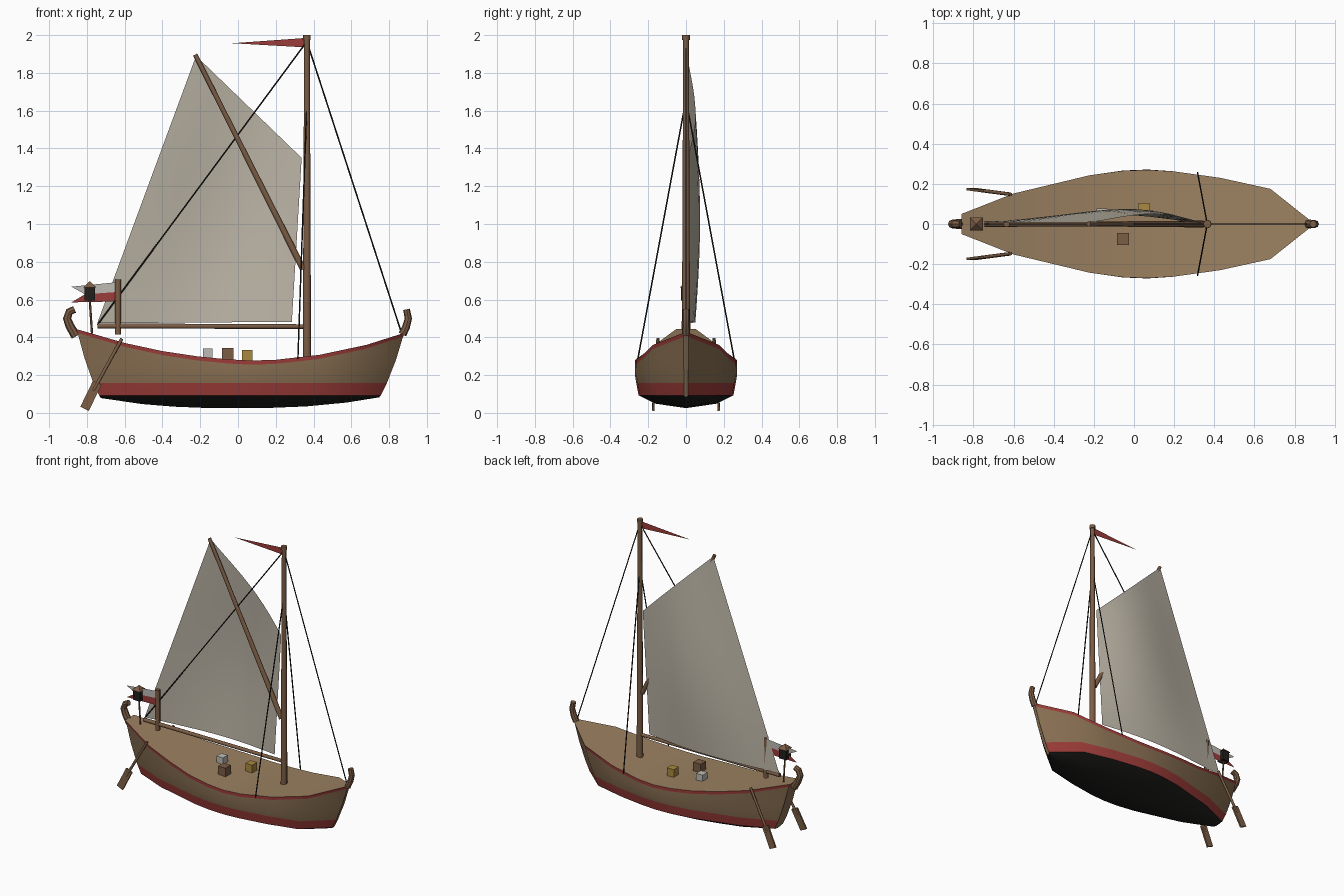
import bpy, bmesh, math
from mathutils import Vector, Matrix

if "Cube" in bpy.data.objects:
    bpy.data.objects.remove(bpy.data.objects["Cube"])


def mat(name, r, g, b):
    m = bpy.data.materials.new(name)
    m.diffuse_color = (r, g, b, 1)
    m.use_nodes = True
    m.node_tree.nodes["Principled BSDF"].inputs["Base Color"].default_value = m.diffuse_color
    return m


WOOD = mat("wood", 0.20, 0.11, 0.06)
HULL = mat("hull_planks", 0.25, 0.16, 0.085)
DECK = mat("deck_planks", 0.33, 0.22, 0.12)
RED = mat("red_paint", 0.33, 0.045, 0.04)
BLACK = mat("black_tar", 0.015, 0.014, 0.013)
CANVAS = mat("canvas", 0.50, 0.46, 0.38)
PALE = mat("pale", 0.52, 0.50, 0.46)
GOLD = mat("gold", 0.40, 0.25, 0.05)


def finish(name, bm, mats, smooth=None):
    me = bpy.data.meshes.new(name)
    bm.to_mesh(me)
    bm.free()
    for m in mats:
        me.materials.append(m)
    ob = bpy.data.objects.new(name, me)
    bpy.context.collection.objects.link(ob)
    if smooth:
        me.shade_smooth()
        me.set_sharp_from_angle(angle=math.radians(smooth))
    return ob


def spar(name, a, b, r1, r2, m, sides=8, smooth=50):
    """Tapered round bar from a to b."""
    a, b = Vector(a), Vector(b)
    d = b - a
    bm = bmesh.new()
    M = Matrix.Translation((a + b) / 2) @ d.to_track_quat('Z', 'Y').to_matrix().to_4x4()
    bmesh.ops.create_cone(bm, cap_ends=True, segments=sides, radius1=r1, radius2=r2,
                          depth=d.length, matrix=M)
    return finish(name, bm, [m], smooth)


def box(name, c, size, m, rot=Matrix()):
    bm = bmesh.new()
    bmesh.ops.create_cube(bm, size=1, matrix=Matrix.Translation(c) @ rot @ Matrix.Diagonal((*size, 1)))
    return finish(name, bm, [m])


def sheet(name, pts, faces, mats, ids):
    """Flat cloth in the xz plane."""
    bm = bmesh.new()
    vs = [bm.verts.new((x, 0, z)) for x, z in pts]
    for f, i in zip(faces, ids):
        bm.faces.new([vs[k] for k in f]).material_index = i
    return finish(name, bm, mats)


# Hull: stations of (x, half width, sheer height), seven levels from keel to rail
stations = [(-0.86, 0.05, 0.445), (-0.6, 0.152, 0.37), (-0.4, 0.2, 0.327), (-0.22, 0.243, 0.30),
            (-0.06, 0.265, 0.284), (0.07, 0.27, 0.277), (0.2, 0.262, 0.281), (0.43, 0.23, 0.307),
            (0.68, 0.175, 0.36), (0.885, 0.012, 0.425)]
xscale = [0.845, 0.848, 0.855, 0.89, 0.945, 0.987, 1]
wscale = [0, 0.6, 0.93, 0.975, 1.005, 1.0, 1.0]
bm = bmesh.new()
grid = []
for x, w, s in stations:
    k = 0.025 + 0.055 * abs(x / 0.87) ** 2.5
    zs = [k, k + 0.35 * (0.093 - k), 0.093, 0.157, (0.157 + s - 0.022) / 2, s - 0.022, s]
    half = [(x * f, w * g, z) for f, g, z in zip(xscale, wscale, zs)]
    ring = [(px, -py, pz) for px, py, pz in reversed(half)] + half[1:]
    grid.append([bm.verts.new(p) for p in ring])
level_mat = [2, 2, 1, 0, 0, 1]
for a, b in zip(grid, grid[1:]):
    for j in range(12):
        lv = j - 6 if j >= 6 else 5 - j
        bm.faces.new((a[j], b[j], b[j + 1], a[j + 1])).material_index = level_mat[lv]
    bm.faces.new((a[12], b[12], b[0], a[0])).material_index = 3
bm.faces.new(grid[0])
bm.faces.new(grid[-1][::-1])
bmesh.ops.recalc_face_normals(bm, faces=bm.faces)
finish("hull", bm, [HULL, RED, BLACK, DECK], 35)


# Curled stem and stern posts, swept square-ish section
def post(name, pts, r):
    bm = bmesh.new()
    rings = []
    for i, p in enumerate(pts):
        q, o = pts[min(i + 1, len(pts) - 1)], pts[max(i - 1, 0)]
        t = Vector((q[0] - o[0], 0, q[1] - o[1])).normalized()
        n = Vector((t.z, 0, -t.x))
        c = Vector((p[0], 0, p[1]))
        rr = r * (1 - 0.06 * i)
        rings.append([bm.verts.new(c + n * rr * math.cos(a) + Vector((0, rr * math.sin(a), 0)))
                      for a in [math.tau * k / 8 for k in range(8)]])
    for a, b in zip(rings, rings[1:]):
        for k in range(8):
            bm.faces.new((a[k], a[(k + 1) % 8], b[(k + 1) % 8], b[k]))
    bm.faces.new(rings[0])
    bm.faces.new(rings[-1])
    bmesh.ops.recalc_face_normals(bm, faces=bm.faces)
    finish(name, bm, [WOOD], 30)


post("bow_post", [(0.87, 0.415), (0.89, 0.455), (0.902, 0.50), (0.892, 0.548)], 0.022)
post("stern_post", [(-0.858, 0.405), (-0.89, 0.46), (-0.905, 0.50), (-0.893, 0.535), (-0.865, 0.548)], 0.025)

# Mast, boom and sprit
spar("mast", (0.365, 0, 0.28), (0.365, 0, 1.98), 0.022, 0.015, WOOD)
spar("mast_cap", (0.365, 0, 1.975), (0.365, 0, 2.0), 0.02, 0.02, WOOD)
spar("boom", (0.365, 0, 0.457), (-0.745, 0, 0.46), 0.012, 0.014, WOOD)
spar("sprit", (0.345, 0, 0.76), (-0.227, 0, 1.897), 0.017, 0.012, WOOD)

# Sail: bilinear patch bellied towards +y
bl, br, tl, tr = [Vector(p) for p in ((-0.745, 0.475), (0.285, 0.482), (-0.222, 1.89), (0.337, 1.35))]
N = 10
bm = bmesh.new()
sg = []
for i in range(N + 1):
    v = i / N
    row = []
    for j in range(N + 1):
        u = j / N
        p = bl.lerp(br, u).lerp(tl.lerp(tr, u), v)
        y = 0.008 + math.sin(math.pi * u ** 1.2) * (0.042 + 0.025 * math.sin(math.pi * v))
        row.append(bm.verts.new((p.x, y, p.y)))
    sg.append(row)
for i in range(N):
    for j in range(N):
        bm.faces.new((sg[i][j], sg[i][j + 1], sg[i + 1][j + 1], sg[i + 1][j]))
finish("sail", bm, [CANVAS], 60)

# Rigging
spar("forestay", (0.37, 0, 1.95), (0.865, 0, 0.425), 0.004, 0.004, BLACK, 6)
spar("backstay", (0.36, 0, 1.96), (-0.745, 0, 0.465), 0.004, 0.004, BLACK, 6)
for s, n in ((-1, "right"), (1, "left")):
    spar("shroud_" + n, (0.365, 0, 1.66), (0.317, s * 0.255, 0.285), 0.004, 0.004, BLACK, 6)
    # Steering oars
    top, mid, end = Vector((-0.615, s * 0.148, 0.393)), Vector((-0.745, s * 0.165, 0.16)), Vector((-0.812, s * 0.174, 0.022))
    spar("oar_shaft_" + n, top, mid.lerp(end, 0.3), 0.009, 0.009, WOOD)
    d = end - mid
    z = d.normalized()
    x = Vector((0, 1, 0)).cross(z).normalized()
    y = z.cross(x)
    R = Matrix((x, y, z)).transposed().to_4x4()
    box("oar_blade_" + n, (mid + end) / 2, (0.05, 0.012, d.length), WOOD, R)

# Flagstaff, swallow-tailed flag, masthead pennant
spar("flagstaff", (-0.635, 0, 0.415), (-0.635, 0, 0.705), 0.016, 0.016, WOOD)
sheet("stern_flag", [(-0.64, 0.692), (-0.882, 0.668), (-0.81, 0.628), (-0.64, 0.64), (-0.882, 0.585), (-0.64, 0.59)],
      [(0, 1, 2, 3), (3, 2, 4, 5)], [PALE, RED], [0, 1])
sheet("pennant", [(0.36, 1.985), (-0.03, 1.957), (0.36, 1.935)], [(0, 1, 2)], [RED], [0])

# Stern lantern
spar("lantern_pole", (-0.773, 0, 0.42), (-0.785, 0, 0.6), 0.006, 0.006, WOOD, 6)
box("lantern", (-0.785, 0, 0.63), (0.055, 0.055, 0.07), BLACK)
bm = bmesh.new()
bmesh.ops.create_cone(bm, cap_ends=True, segments=4, radius1=0.047, radius2=0, depth=0.032,
                      matrix=Matrix.Translation((-0.785, 0, 0.681)) @ Matrix.Rotation(math.pi / 4, 4, 'Z'))
finish("lantern_roof", bm, [WOOD])

# Deck cargo
box("crate_wood", (-0.055, -0.075, 0.313), (0.06, 0.06, 0.062), WOOD)
box("crate_gold", (0.05, 0.078, 0.306), (0.055, 0.055, 0.056), GOLD)
box("crate_pale", (-0.16, 0.05, 0.312), (0.052, 0.055, 0.056), PALE)
